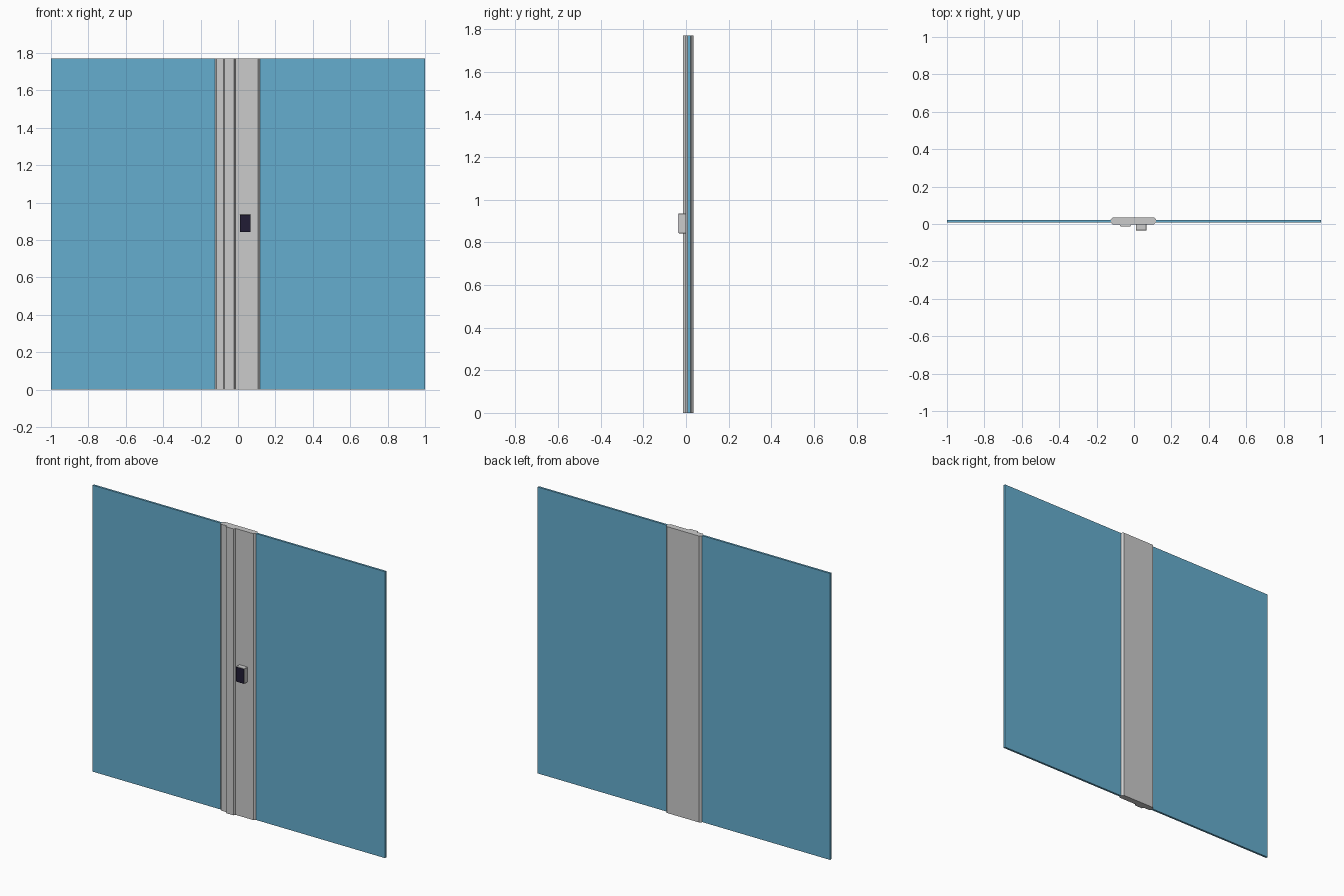
import bpy, bmesh

if "Cube" in bpy.data.objects:
    bpy.data.objects.remove(bpy.data.objects["Cube"])

H = 1.77


def material(name, color):
    m = bpy.data.materials.new(name)
    m.diffuse_color = (*color, 1)
    m.use_nodes = True
    m.node_tree.nodes["Principled BSDF"].inputs["Base Color"].default_value = m.diffuse_color
    return m


def add_object(name, bm, mat=None):
    bmesh.ops.recalc_face_normals(bm, faces=bm.faces)
    me = bpy.data.meshes.new(name)
    bm.to_mesh(me)
    bm.free()
    ob = bpy.data.objects.new(name, me)
    bpy.context.collection.objects.link(ob)
    if mat:
        me.materials.append(mat)
    return ob


def extrude_profile(name, pts, z0, z1, mat=None):
    bm = bmesh.new()
    face = bm.faces.new([bm.verts.new((x, y, z0)) for x, y in pts])
    new = bmesh.ops.extrude_face_region(bm, geom=[face])["geom"]
    verts = [v for v in new if isinstance(v, bmesh.types.BMVert)]
    bmesh.ops.translate(bm, verts=verts, vec=(0, 0, z1 - z0))
    return add_object(name, bm, mat)


def box(name, x0, x1, y0, y1, z0, z1, mat=None):
    return extrude_profile(name, [(x0, y0), (x1, y0), (x1, y1), (x0, y1)], z0, z1, mat)


blue = material("blue_panel", (0.13, 0.42, 0.62))
dark = material("dark_screen", (0.015, 0.012, 0.035))

# Blue panels on both sides, seated against the post
box("left_panel", -1.0, -0.124, 0.008, 0.021, 0, H, blue)
box("right_panel", 0.117, 1.0, 0.008, 0.021, 0, H, blue)

# Central post: chamfered profile with a raised rib on the front
L, R, F, B, c = -0.125, 0.118, -0.002, 0.035, 0.011
post = [(L, F + c), (L + c, F),
        (-0.078, F), (-0.072, -0.014), (-0.021, -0.014), (-0.014, F),
        (R - c, F), (R, F + c), (R, B - c), (R - c, B), (L + c, B), (L, B - c)]
extrude_profile("post", post, 0, H)

# Control unit on the front of the post
unit = box("control_unit", 0.01, 0.067, -0.034, F + 0.001, 0.842, 0.936)
bev = unit.modifiers.new("bevel", "BEVEL")
bev.width = 0.002
bev.segments = 1

# Dark screen covering the front of the unit
box("control_screen", 0.0115, 0.0655, -0.035, -0.0335, 0.8435, 0.9345, dark)
